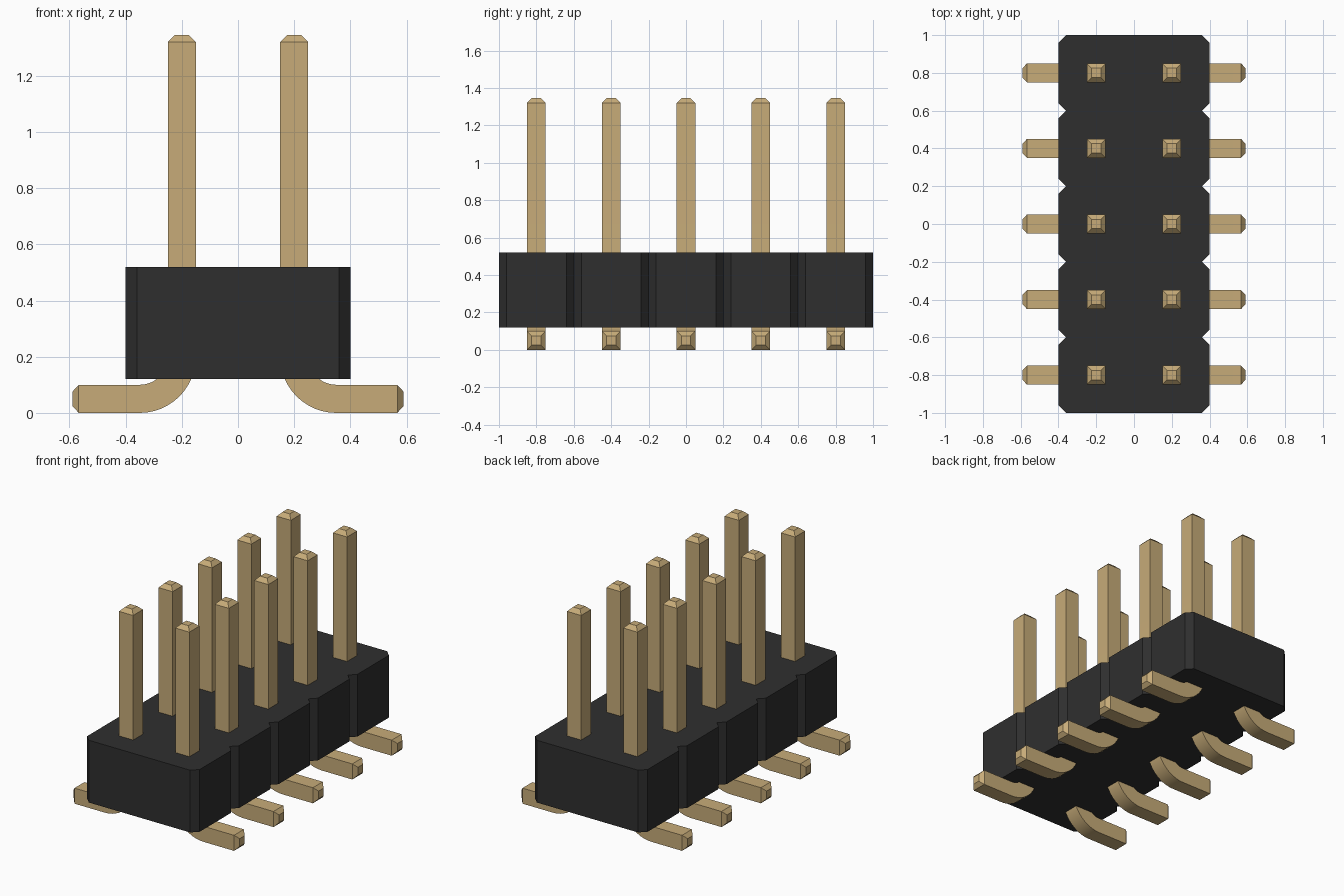
import bpy
import bmesh
import math
from mathutils import Vector

default = bpy.data.objects.get("Cube")
if default:
    bpy.data.objects.remove(default)

PITCH, ROWS = 0.4, 5
HALF = 0.05          # half thickness of a pin
NOTCH = 0.04         # chamfer on every housing cell
BOTTOM, TOP = 0.12, 0.52


def make_material(name, rgb, metallic=0.0):
    mat = bpy.data.materials.new(name)
    mat.use_nodes = True
    mat.diffuse_color = (*rgb, 1)
    bsdf = mat.node_tree.nodes["Principled BSDF"]
    bsdf.inputs["Base Color"].default_value = (*rgb, 1)
    bsdf.inputs["Roughness"].default_value = 0.5
    return mat


def make_object(name, bm, mat):
    bmesh.ops.recalc_face_normals(bm, faces=bm.faces)
    mesh = bpy.data.meshes.new(name)
    bm.to_mesh(mesh)
    bm.free()
    mesh.materials.append(mat)
    obj = bpy.data.objects.new(name, mesh)
    bpy.context.collection.objects.link(obj)
    return obj


black = make_material("black plastic", (0.028, 0.028, 0.028))
gold = make_material("gold metal", (0.57, 0.41, 0.19))

# Housing: notched outline extruded upward
side = []
for i in range(ROWS):
    y = (i - (ROWS - 1) / 2) * PITCH
    h = PITCH / 2
    side += [(0.4 - NOTCH, y - h), (0.4, y - h + NOTCH), (0.4, y + h - NOTCH)]
side.append((0.4 - NOTCH, ROWS * PITCH / 2))
outline = side + [(-x, -y) for x, y in side]

bm = bmesh.new()
base = bm.faces.new([bm.verts.new((x, y, BOTTOM)) for x, y in outline])
up = bmesh.ops.extrude_face_region(bm, geom=[base])
bmesh.ops.translate(bm, vec=(0, 0, TOP - BOTTOM),
                    verts=[v for v in up["geom"] if isinstance(v, bmesh.types.BMVert)])
make_object("housing", bm, black)

# Bent pin path: (x, z, sideways angle of the section, half thickness)
BEND = 0.15
path = [(0.2, 1.345, 0, HALF / 2), (0.2, 1.32, 0, HALF)]
for i in range(13):
    a = math.pi / 2 * i / 12
    path.append((0.35 - BEND * math.cos(a), 0.2 - BEND * math.sin(a), a, HALF))
path += [(0.567, 0.05, math.pi / 2, HALF), (0.59, 0.05, math.pi / 2, HALF / 2)]


def make_pin(name, y):
    bm = bmesh.new()
    rings = []
    for x, z, a, h in path:
        across = Vector((math.cos(a), 0, math.sin(a))) * h
        depth = Vector((0, h, 0))
        centre = Vector((x, y, z))
        rings.append([bm.verts.new(centre + across * s + depth * t)
                      for s, t in ((-1, -1), (1, -1), (1, 1), (-1, 1))])
    for r, q in zip(rings, rings[1:]):
        for k in range(4):
            n = (k + 1) % 4
            bm.faces.new((r[k], r[n], q[n], q[k]))
    bm.faces.new(rings[0])
    bm.faces.new(rings[-1])
    obj = make_object(name, bm, gold)
    obj.modifiers.new("mirror", 'MIRROR').use_clip = True
    return obj


# Rows of pin pairs, smooth only around the bend
pins = [make_pin(f"pin_pair_{i + 1}", (i - (ROWS - 1) / 2) * PITCH) for i in range(ROWS)]
bpy.ops.object.select_all(action='DESELECT')
for pin in pins:
    pin.select_set(True)
bpy.context.view_layer.objects.active = pins[0]
bpy.ops.object.shade_smooth_by_angle(angle=math.radians(30))
